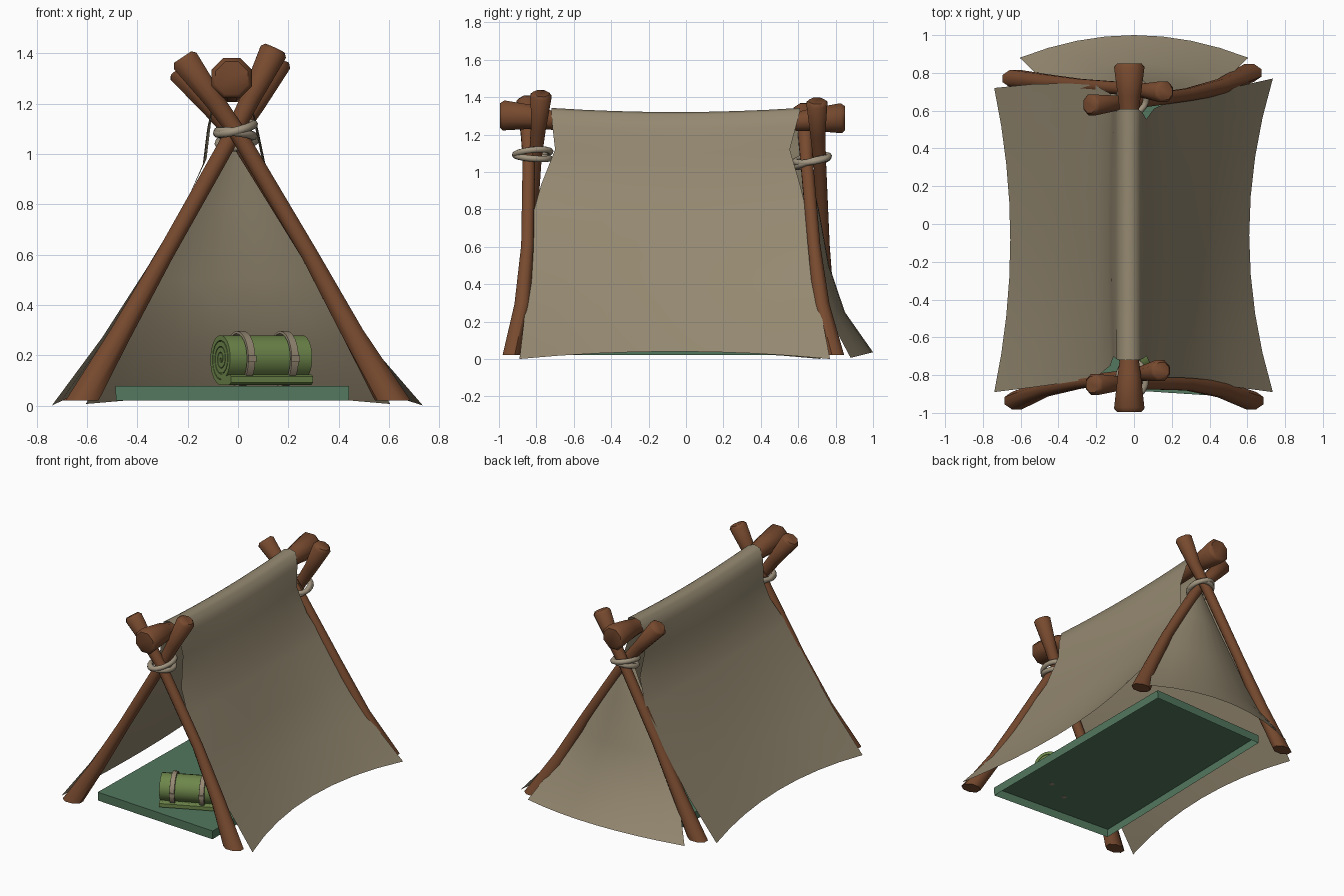
import bpy, bmesh, math
from mathutils import Vector, Matrix

if "Cube" in bpy.data.objects:
    bpy.data.objects.remove(bpy.data.objects["Cube"])


def material(name, rgb):
    m = bpy.data.materials.new(name)
    m.diffuse_color = (*rgb, 1)
    m.use_nodes = True
    m.node_tree.nodes["Principled BSDF"].inputs["Base Color"].default_value = m.diffuse_color
    return m


WOOD = material("brown wood", (0.185, 0.068, 0.028))
CANVAS = material("tan canvas", (0.30, 0.25, 0.165))
MAT = material("dark green mat", (0.085, 0.185, 0.11))
ROLL = material("olive green blanket", (0.155, 0.24, 0.07))
ROPE = material("pale rope", (0.36, 0.30, 0.215))
STRAP = material("strap", (0.30, 0.245, 0.17))


def finish(name, bm, mat, angle=50):
    bmesh.ops.recalc_face_normals(bm, faces=bm.faces)
    me = bpy.data.meshes.new(name)
    bm.to_mesh(me)
    bm.free()
    me.materials.append(mat)
    ob = bpy.data.objects.new(name, me)
    bpy.context.collection.objects.link(ob)
    bpy.ops.object.select_all(action='DESELECT')
    ob.select_set(True)
    bpy.context.view_layer.objects.active = ob
    bpy.ops.object.shade_smooth_by_angle(angle=math.radians(angle))
    return ob


def skin(bm, rows, closed_u=False, closed_v=False):
    """Quads over a grid of points."""
    vs = [[bm.verts.new(p) for p in r] for r in rows]
    n, m = len(vs), len(vs[0])
    for i in range(n if closed_v else n - 1):
        for j in range(m if closed_u else m - 1):
            a, b = vs[i], vs[(i + 1) % n]
            bm.faces.new((a[j], a[(j + 1) % m], b[(j + 1) % m], b[j]))
    return vs


def pole(name, path, leg=True, sides=8):
    """Tapered log through points (x, y, z, radius); legs are cut level at the foot."""
    pts = [Vector(p[:3]) for p in path]
    rows = []
    for i, p in enumerate(path):
        d = (pts[min(i + 1, len(pts) - 1)] - pts[max(i - 1, 0)]).normalized()
        u = d.cross(Vector((0, 1, 0)) if leg else Vector((1, 0, 0))).normalized()
        w = d.cross(u)
        if leg and i == 0:
            u = Vector((math.copysign(1.15, u.x), 0, 0))
            w = Vector((0, math.copysign(0.8, w.y), 0))
        rows.append([pts[i] + p[3] * (u * math.cos(a) + w * math.sin(a))
                     for a in [2 * math.pi * (k + 0.5) / sides for k in range(sides)]])
    bm = bmesh.new()
    vs = skin(bm, rows, closed_u=True)
    bm.faces.new(vs[0])
    bm.faces.new(vs[-1])
    return finish(name, bm, WOOD)


# four crossed legs
R = (0.062, 0.046, 0.036, 0.036, 0.043, 0.06, 0.045)
legs = {
    "front_left_leg": [(-.62, -.935, .02), (-.47, -.87, .28), (-.29, -.838, .6), (-.02, -.805, 1.08),
                       (.055, -.79, 1.23), (.14, -.775, 1.405), (.147, -.774, 1.42)],
    "front_right_leg": [(.62, -.935, .02), (.46, -.875, .28), (.285, -.848, .6), (0, -.84, 1.08),
                        (-.10, -.845, 1.22), (-.21, -.85, 1.37), (-.22, -.85, 1.385)],
    "back_left_leg": [(-.63, .77, .02), (-.47, .75, .28), (-.29, .735, .6), (-.02, .715, 1.06),
                      (.07, .705, 1.2), (.158, .70, 1.365), (.165, .70, 1.38)],
    "back_right_leg": [(.61, .80, .02), (.46, .725, .28), (.285, .685, .6), (0, .645, 1.06),
                       (-.10, .64, 1.18), (-.225, .63, 1.33), (-.235, .63, 1.342)],
}
for name, pts in legs.items():
    pole(name, [(*p, r) for p, r in zip(pts, R)])

# ridge pole
pole("ridge_pole", [(-.025, -.995, 1.302, .07), (-.025, -.975, 1.302, .087), (-.025, -.80, 1.292, .066),
                    (-.025, -.70, 1.272, .052), (-.025, -.3, 1.25, .045), (-.025, .3, 1.25, .045),
                    (-.025, .58, 1.268, .052), (-.025, .68, 1.28, .066), (-.025, .83, 1.287, .087),
                    (-.025, .85, 1.287, .07)], leg=False)

# canvas draped over the ridge: (x, z, front edge y, back edge y)
prof = [(-.74, .0, -.89, .72), (-.54, .27, -.865, .74), (-.36, .55, -.84, .745), (-.205, .81, -.815, .735),
        (-.125, .98, -.75, .69), (-.108, 1.12, -.70, .61), (-.095, 1.25, -.715, .60), (-.07, 1.328, -.72, .61),
        (-.025, 1.342, -.72, .61), (.02, 1.328, -.72, .61), (.045, 1.25, -.715, .59), (.065, 1.12, -.70, .555),
        (.105, .93, -.775, .61), (.19, .77, -.82, .65), (.332, .53, -.84, .695), (.51, .26, -.86, .72),
        (.735, .0, -.89, .77)]
rows = []
for k in range(9):
    t = k / 4 - 1
    s = 1 - t * t
    row = []
    for x, z, y0, y1 in prof:
        low = max(0, 1 - z / 0.8)
        pull = (.085 if x < 0 else .125) * s * low
        if .9 < z < 1.2:
            pull = -.015 * s
        row.append((x - math.copysign(pull, x * pull) if pull else x, (y0 + y1) / 2 + t * (y1 - y0) / 2,
                    z + s * (.04 * low if z < .9 else -.022)))
    rows.append(row)
bm = bmesh.new()
skin(bm, rows)
finish("canvas_cover", bm, CANVAS, 80)

# canvas back panel: (z, half width, edge y, middle y)
rows = []
for z, w, ye, ym in [(1.1, .02, .64, .64), (.8, .17, .67, .71), (.5, .335, .70, .765),
                     (.25, .47, .75, .85), (.006, .605, .88, 1.0)]:
    rows.append([(w * t, ym + (ye - ym) * t * t, z + (.03 * (1 - t * t) if z < .1 else 0))
                 for t in [i / 4 - 1 for i in range(9)]])
bm = bmesh.new()
skin(bm, rows)
finish("canvas_back_panel", bm, CANVAS, 80)


# rope lashings: two tilted rings at each crossing
def lashing(name, centre, specs):
    bm = bmesh.new()
    for dz, rx, ry, tx, ty in specs:
        M = (Matrix.Translation(Vector(centre) + Vector((0, 0, dz))) @ Matrix.Rotation(tx, 4, 'X')
             @ Matrix.Rotation(ty, 4, 'Y'))
        rows = []
        for i in range(20):
            a = i * math.tau / 20
            rows.append([M @ Vector(((rx + .017 * math.cos(b)) * math.cos(a),
                                     (ry + .017 * math.cos(b)) * math.sin(a), .017 * math.sin(b)))
                         for b in [j * math.tau / 8 for j in range(8)]])
        skin(bm, rows, True, True)
    finish(name, bm, ROPE, 80)


lashing("front_lashing", (-.01, -.82, 1.09), [(.01, .075, .095, .1, -.24), (-.01, .072, .09, -.08, .12)])
lashing("back_lashing", (-.005, .675, 1.06), [(.01, .075, .09, .16, .22), (-.01, .072, .085, .28, -.12)])

# ground mat: shallow tray turned over, open below
foot = [(-.485, -.85), (.44, -.91), (.44, .77), (-.45, .74)]
bm = bmesh.new()
vs = skin(bm, [[(x, y, .02) for x, y in foot], [(x * 1.005, y, .078) for x, y in foot]], closed_u=True)
bm.faces.new(vs[1])
finish("ground_mat", bm, MAT)

# rolled blanket: thick spiral strip with a loose end under the front
PLACE = Matrix.Translation((.095, -.67, .186)) @ Matrix.Rotation(math.radians(25), 4, 'Z')
L, TURNS, N = .18, 4, 80
pitch = .094 / TURNS
rows = []
for i in range(N + 1):
    a = i / N * TURNS * math.tau
    r = .011 + pitch * a / math.tau
    th = math.radians(-85) - a
    c, s = math.cos(th), math.sin(th)
    ro, ri = r, max(r - pitch * .86, .002)
    rows.append([PLACE @ Vector((x, q * c, q * s)) for x, q in ((-L, ro), (L, ro), (L, ri), (-L, ri))])
# tail folded forward along the mat
for y, z0, z1 in ((-.04, -.105, -.07), (-.078, -.104, -.062), (-.097, -.095, -.07)):
    rows.append([PLACE @ Vector((x, y, z)) for x, z in ((-L, z0), (L, z0), (L, z1), (-L, z1))])
bm = bmesh.new()
vs = skin(bm, rows, closed_u=True)
bm.faces.new(vs[0])
bm.faces.new(vs[-1])
finish("rolled_blanket", bm, ROLL, 45)

# two straps with buckles
for name, x in (("left", -.095), ("right", .095)):
    bm = bmesh.new()
    rows = []
    for i in range(24):
        a = i * math.tau / 24
        rows.append([PLACE @ Vector((x + dx, q * math.cos(a), q * math.sin(a)))
                     for dx, q in ((-.017, .1), (-.015, .11), (.015, .11), (.017, .1))])
    skin(bm, rows, True, True)
    finish(name + "_strap", bm, STRAP, 40)
    bm = bmesh.new()
    bmesh.ops.create_cube(bm, size=1, matrix=PLACE @ Matrix.Translation((x, -.109, .0))
                          @ Matrix.Diagonal((.036, .012, .025, 1)))
    finish(name + "_buckle", bm, STRAP, 30)
